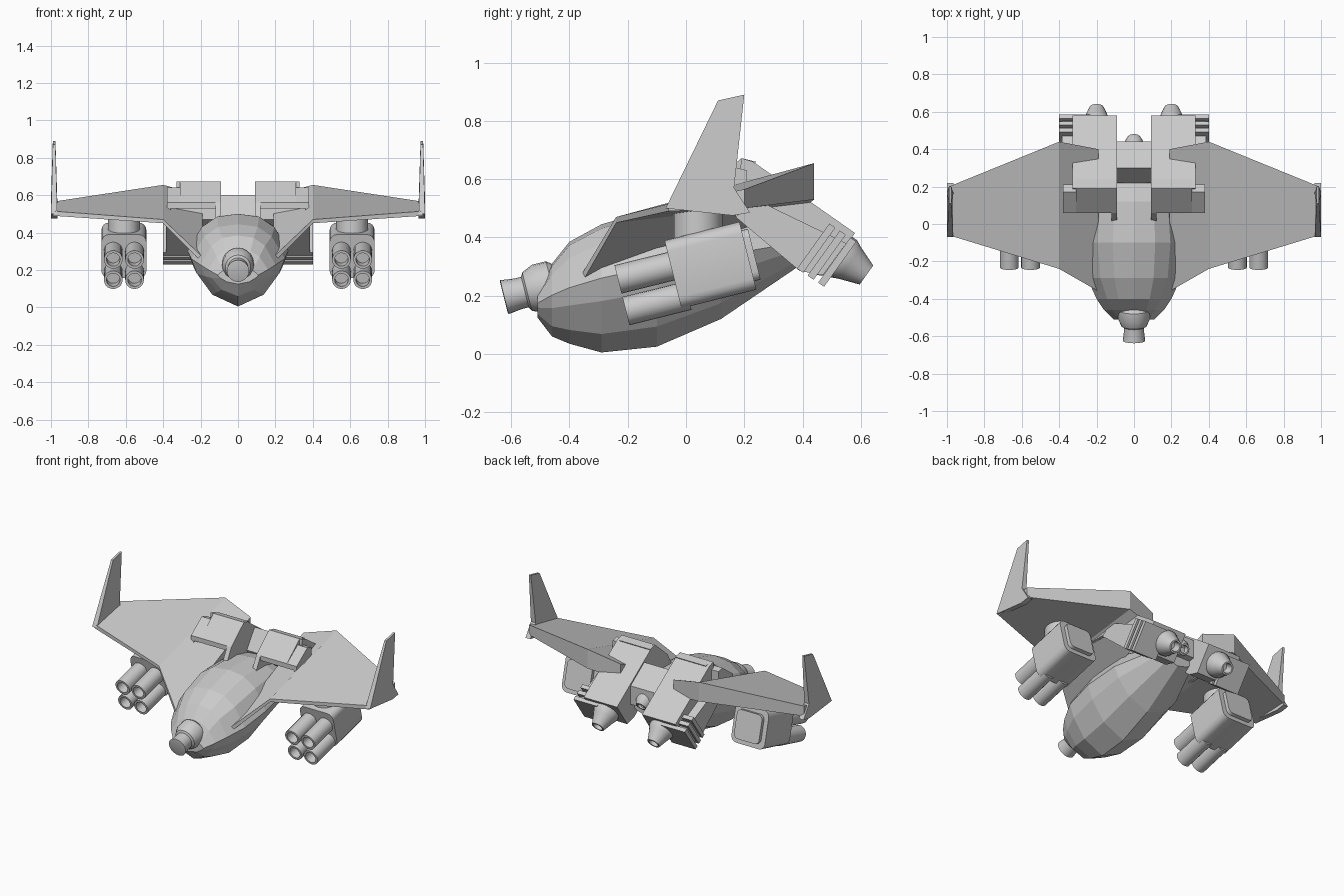
import bpy, bmesh
from math import cos, sin, pi, radians
from mathutils import Matrix, Vector

cube = bpy.data.objects.get("Cube")
if cube:
    bpy.data.objects.remove(cube)


def finish(name, bm, mirror=False, smooth=False):
    bmesh.ops.recalc_face_normals(bm, faces=bm.faces)
    for f in bm.faces:
        f.smooth = smooth
    mesh = bpy.data.meshes.new(name)
    bm.to_mesh(mesh)
    bm.free()
    if smooth:
        mesh.set_sharp_from_angle(angle=radians(35))
    ob = bpy.data.objects.new(name, mesh)
    bpy.context.collection.objects.link(ob)
    if mirror:
        ob.modifiers.new("Mirror", 'MIRROR').use_axis[0] = True
    return ob


def loft(name, rings, mirror=False):
    """Skin between equal-length rings of points and cap both ends."""
    bm = bmesh.new()
    loops = [[bm.verts.new(p) for p in ring] for ring in rings]
    n = len(loops[0])
    for a, b in zip(loops, loops[1:]):
        for i in range(n):
            j = (i + 1) % n
            bm.faces.new((a[i], a[j], b[j], b[i]))
    bm.faces.new(loops[0])
    bm.faces.new(loops[-1])
    return finish(name, bm, mirror)


def slab(name, x0, x1, profile, mirror=True):
    """Extrude a side (y, z) profile from x0 to x1."""
    return loft(name, [[(x, y, z) for y, z in profile] for x in (x0, x1)], mirror)


def lathe(name, profile, matrix, mirror=False, sides=20):
    """Spin (radius, distance) pairs round the local y axis."""
    bm = bmesh.new()
    rings = []
    for r, h in profile:
        rings.append([bm.verts.new(matrix @ Vector((r * cos(2 * pi * i / sides), h,
                                                    r * sin(2 * pi * i / sides))))
                      for i in range(sides)])
    for a, b in zip(rings, rings[1:]):
        for i in range(sides):
            j = (i + 1) % sides
            bm.faces.new((a[i], a[j], b[j], b[i]))
    bm.faces.new(rings[0])
    bm.faces.new(rings[-1])
    return finish(name, bm, mirror, True)


def box(name, size, matrix, bevel=0.0):
    """Mirrored box, optionally with its lengthwise edges rounded."""
    bm = bmesh.new()
    bmesh.ops.create_cube(bm, size=1)
    bmesh.ops.scale(bm, vec=size, verts=bm.verts)
    if bevel:
        edges = [e for e in bm.edges
                 if abs(e.verts[0].co.y - e.verts[1].co.y) > size[1] / 2]
        bmesh.ops.bevel(bm, geom=edges, offset=bevel, segments=4, profile=0.5,
                        affect='EDGES')
    bm.transform(matrix)
    return finish(name, bm, True, bevel > 0)


def frame(x, y, z, pitch):
    return Matrix.Translation((x, y, z)) @ Matrix.Rotation(radians(pitch), 4, 'X')


# Faceted fuselage: y, half width, widest height, top, bottom
stations = [(-.51, .11, .17, .21, .125), (-.46, .16, .19, .31, .06),
            (-.40, .20, .21, .385, .035), (-.29, .25, .24, .445, .005),
            (-.10, .27, .28, .50, .025), (.12, .25, .32, .50, .12),
            (.40, .13, .38, .43, .31)]
half = [(0, 1), (.42, .93), (.72, .68), (1, .1), (.88, -.25), (.55, -.73), (0, -1)]
outline = half + [(-x, z) for x, z in half[-2:0:-1]]
loft("fuselage", [[(w * u, y, m + v * (top - m if v > 0 else m - bot)) for u, v in outline]
                  for y, w, m, top, bot in stations])

# Nose gun
lathe("nose_gun", [(.07, .03), (.085, .01), (.085, -.04), (.068, -.078), (.054, -.085),
                   (.054, -.11), (.06, -.158), (.052, -.16)], frame(0, -.47, .233, 14))

# Wings: x, front y, rear y, front top and bottom, rear top and bottom
ribs = [(.19, -.36, .40, .27, .24, .60, .50),
        (.40, -.24, .44, .47, .45, .655, .53),
        (.99, -.06, .20, .515, .49, .565, .50)]
loft("wing", [[(x, f, ft), (x, r, rt), (x, r, rb), (x, f, fb)]
              for x, f, r, ft, fb, rt, rb in ribs], True)

# Wing tip fins, thinner towards the top
fin = [(-.07, .50), (.11, .87), (.20, .89), (.165, .57), (.22, .485), (.16, .475)]
loft("wing_tip_fin", [[(.983 + s * (.017 if z < .7 else .007), y, z) for y, z in fin]
                      for s in (-1, 1)], True)

# Engine intakes
slab("intake_inner_wall", .09, .12, [(0, .45), (.06, .56), (.2, .67), (.2, .45)])
slab("intake_roof", .09, .31, [(.06, .56), (.19, .672), (.24, .66), (.22, .62), (.06, .53)])
slab("intake_shoulder", .31, .38, [(.06, .56), (.17, .64), (.21, .63), (.21, .55), (.06, .53)])
slab("intake_outer_wall", .36, .38, [(.06, .56), (.2, .63), (.2, .48), (.06, .48)])

# Engine bodies
slab("engine_body", .09, .33, [(.19, .672), (.23, .66), (.58, .415), (.475, .265),
                               (.40, .285), (.17, .47)])
slab("engine_side", .25, .385, [(.17, .47), (.24, .53), (.55, .38), (.47, .27), (.39, .285)])
for i in range(3):
    box("engine_cooling_rib_%d" % (i + 1), (.17, .025, .19),
        frame(.315, .447 + .036 * i, .363 - .024 * i, -35.6))
lathe("engine_nozzle", [(.078, -.03), (.078, .015), (.066, .04), (.04, .11), (.03, .11),
                        (.025, .06)], frame(.2, .53, .335, -35.6), True)

# Bridge between the engines
slab("engine_bridge", -.095, .095, [(.22, .48), (.30, .60), (.44, .50), (.44, .38), (.28, .36)],
     False)
lathe("tail_nozzle", [(.05, -.04), (.05, .02), (.035, .05), (.025, .05), (.02, .02)],
      frame(0, .42, .425, -35.6))

# Underwing launcher pods
pod = frame(.61, .084, .305, 14)
box("pod_housing", (.24, .265, .24), pod, .04)
box("pod_rear_plate", (.18, .03, .18), pod @ Matrix.Translation((0, .14, 0)), .03)
lathe("pod_pylon", [(.085, -.06), (.085, .07)], frame(.61, .04, .44, 90), True)
for side in (-1, 1):
    for level in (-1, 1):
        lathe("pod_%s_%s_barrel" % ("lower" if level < 0 else "upper",
                                    "inner" if side < 0 else "outer"),
              [(.05, -.1), (.05, -.32), (.036, -.32), (.036, -.25)],
              pod @ Matrix.Translation((side * .057, 0, -.027 + level * .056)), True)
